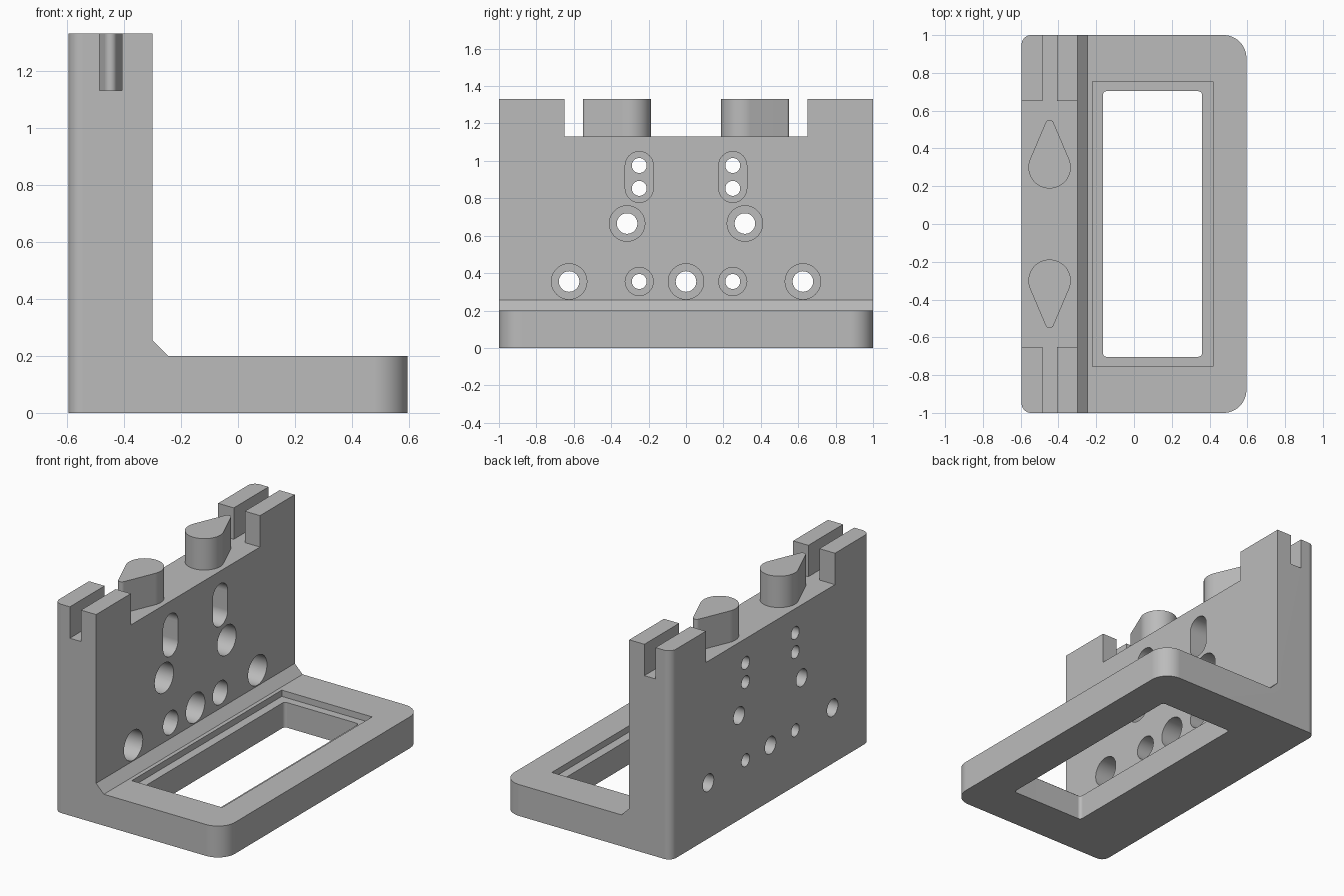
import bpy
import bmesh
from math import sin, cos, pi, asin

cube = bpy.data.objects.get("Cube")
if cube:
    bpy.data.objects.remove(cube, do_unlink=True)

grey = bpy.data.materials.new("light grey")
grey.use_nodes = True
COLOUR = (0.5, 0.5, 0.5, 1)
grey.diffuse_color = COLOUR
grey.node_tree.nodes["Principled BSDF"].inputs["Base Color"].default_value = COLOUR


def arc(cx, cy, r, a0, a1, n):
    """Points on an arc, both ends included."""
    return [(cx + r * cos(a0 + (a1 - a0) * i / n), cy + r * sin(a0 + (a1 - a0) * i / n))
            for i in range(n + 1)]


def circle(cx, cy, r):
    return arc(cx, cy, r, 0, 2 * pi, 40)[:-1]


def rect(x0, x1, y0, y1):
    return [(x0, y0), (x1, y0), (x1, y1), (x0, y1)]


def rounded_rect(x0, x1, y0, y1, r_low, r_high):
    """Rectangle with one corner radius on its low-x side, one on its high-x side."""
    pts = []
    corners = [(x1, y1, -1, -1, r_high), (x0, y1, 1, -1, r_low),
               (x0, y0, 1, 1, r_low), (x1, y0, -1, 1, r_high)]
    for i, (x, y, sx, sy, r) in enumerate(corners):
        pts += arc(x + sx * r, y + sy * r, r, i * pi / 2, (i + 1) * pi / 2, 12)
    return pts


def prism(name, outline, axis, low, high):
    """Extrude a 2D outline along an axis; outline coordinates are the other two axes."""
    place = {"X": lambda p, t: (t, p[0], p[1]),
             "Y": lambda p, t: (p[0], t, p[1]),
             "Z": lambda p, t: (p[0], p[1], t)}[axis]
    bm = bmesh.new()
    rings = [[bm.verts.new(place(p, t)) for p in outline] for t in (low, high)]
    bm.faces.new(rings[0])
    bm.faces.new(rings[1])
    n = len(outline)
    for i in range(n):
        j = (i + 1) % n
        bm.faces.new((rings[0][i], rings[0][j], rings[1][j], rings[1][i]))
    bmesh.ops.recalc_face_normals(bm, faces=bm.faces)
    mesh = bpy.data.meshes.new(name)
    bm.to_mesh(mesh)
    bm.free()
    mesh.materials.append(grey)
    obj = bpy.data.objects.new(name, mesh)
    bpy.context.collection.objects.link(obj)
    return obj


def activate(obj):
    bpy.ops.object.select_all(action="DESELECT")
    obj.select_set(True)
    bpy.context.view_layer.objects.active = obj


def cut(obj, outline, axis, low, high):
    cutter = prism("cutter", outline, axis, low, high)
    cutter.hide_render = True
    mod = obj.modifiers.new("cut", "BOOLEAN")
    mod.operation = "DIFFERENCE"
    mod.solver = "EXACT"
    mod.object = cutter
    activate(obj)
    bpy.ops.object.modifier_apply(modifier=mod.name)
    bpy.data.objects.remove(cutter, do_unlink=True)


def smooth(obj):
    activate(obj)
    bpy.ops.object.shade_smooth_by_angle(angle=pi / 9)
    obj.modifiers.new("even normals", "WEIGHTED_NORMAL").keep_sharp = True


BACK, WALL, FRONT = -0.595, -0.3, 0.595
BASE, LEDGE, TOP = 0.2, 1.13, 1.33

# Angle bracket: rounded block, cut to an L with a chamfered inner corner
bracket = prism("bracket", rounded_rect(BACK, FRONT, -1, 1, 0.05, 0.12), "Z", 0, TOP)
cut(bracket, [(WALL, 1.5), (WALL, 0.255), (-0.245, BASE), (0.8, BASE), (0.8, 1.5)], "Y", -1.2, 1.2)

# Lowered middle ledge, then a slot through both end posts
cut(bracket, rect(-0.65, 0.65, LEDGE, 1.5), "X", -0.8, 0)
for y0, y1 in ((-1.2, -0.6), (0.6, 1.2)):
    cut(bracket, rect(-0.485, -0.407, LEDGE, 1.5), "Y", y0, y1)

# Window in the base with a stepped rim
cut(bracket, rect(-0.22, 0.417, -0.755, 0.755), "Z", BASE - 0.04, 0.3)
cut(bracket, rounded_rect(-0.165, 0.36, -0.703, 0.703, 0.02, 0.02), "Z", -0.1, 0.3)

# Counterbored holes: y, z, bore radius, counterbore radius
holes = [(0, 0.355, 0.055, 0.095)]
for s in (-1, 1):
    holes += [(s * 0.625, 0.355, 0.055, 0.095),
              (s * 0.315, 0.665, 0.055, 0.095),
              (s * 0.25, 0.355, 0.04, 0.075)]
for y, z, bore, counter in holes:
    cut(bracket, circle(y, z, counter), "X", WALL - 0.13, -0.1)
    cut(bracket, circle(y, z, bore), "X", -0.8, -0.1)

# Upright slots, each with two small bores
for y in (-0.25, 0.25):
    slot = arc(y, 0.975, 0.075, 0, pi, 20) + arc(y, 0.853, 0.075, pi, 2 * pi, 20)
    cut(bracket, slot, "X", WALL - 0.2, -0.1)
    for z in (0.853, 0.975):
        cut(bracket, circle(y, z, 0.04), "X", -0.8, -0.1)
smooth(bracket)

# Teardrop locating pegs on the ledge, tips pointing outward
R, TIP, REACH = 0.112, 0.022, 0.23
lean = asin((R - TIP) / REACH)
drop = (arc(-0.447, 0.3, R, pi - lean, 2 * pi + lean, 32)
        + arc(-0.447, 0.3 + REACH, TIP, lean, pi - lean, 8))
for name, s in (("left_peg", -1), ("right_peg", 1)):
    peg = prism(name, [(x, s * y) for x, y in drop], "Z", LEDGE, TOP)
    smooth(peg)
